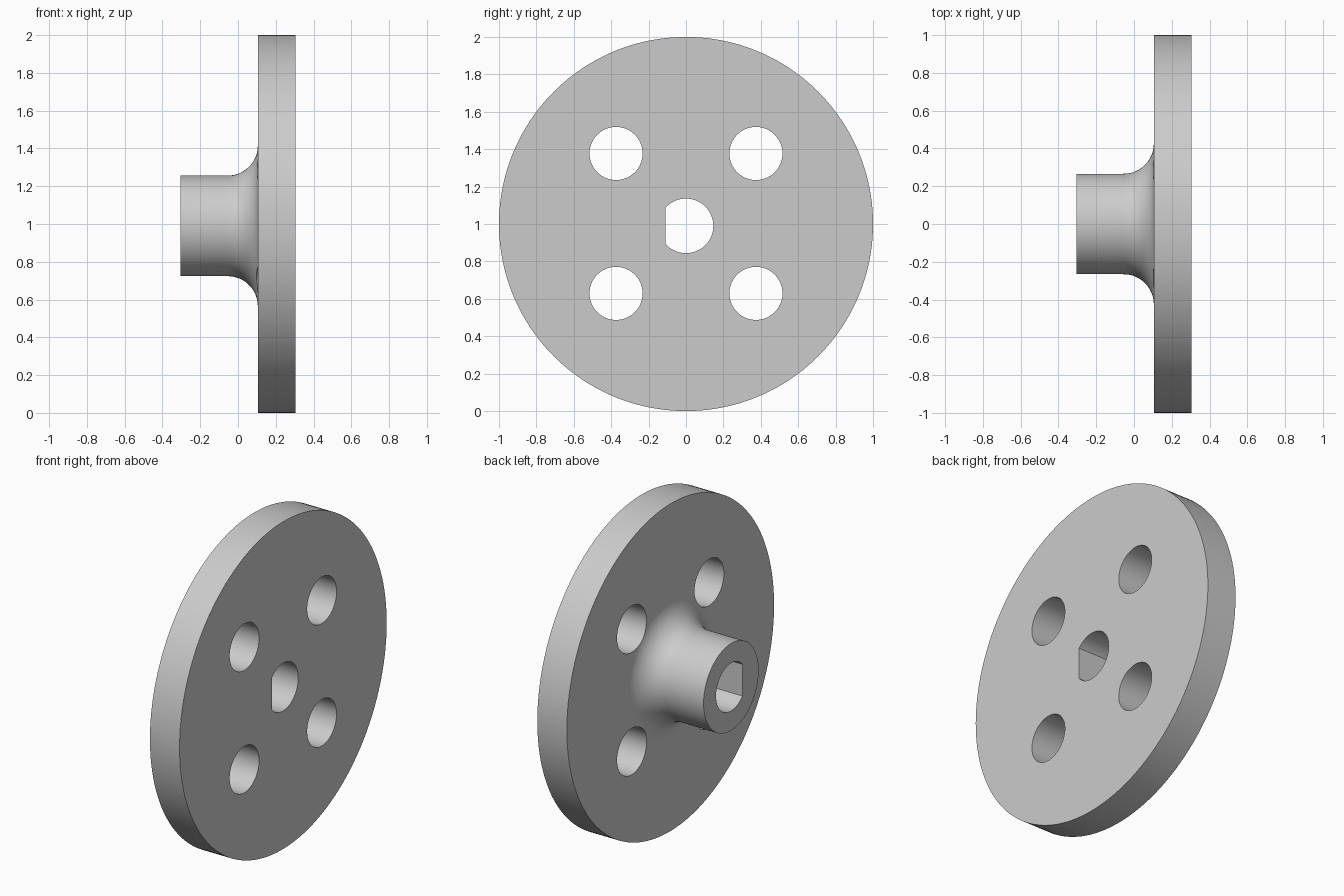
import bpy, bmesh
from math import sin, cos, pi

if "Cube" in bpy.data.objects:
    bpy.data.objects.remove(bpy.data.objects["Cube"])

grey = bpy.data.materials.new("plain grey")
grey.use_nodes = True
grey.diffuse_color = (0.6, 0.6, 0.6, 1)
grey.node_tree.nodes["Principled BSDF"].inputs["Base Color"].default_value = grey.diffuse_color


def lathe(name, profile, y=0.0, z=1.0, sides=64, flat=None):
    """Closed solid turned about the x axis from (x, radius) points; flat limits y for a D shape."""
    bm = bmesh.new()
    rings = []
    for x, r in profile:
        rings.append([bm.verts.new((x, y + r * cos(2 * pi * i / sides), z + r * sin(2 * pi * i / sides)))
                      for i in range(sides)])
    for a, b in zip(rings, rings[1:]):
        for i in range(sides):
            j = (i + 1) % sides
            bm.faces.new((a[i], a[j], b[j], b[i]))
    bm.faces.new(rings[0])
    bm.faces.new(rings[-1])
    if flat is not None:
        cut = bmesh.ops.bisect_plane(bm, geom=bm.verts[:] + bm.edges[:] + bm.faces[:],
                                     plane_co=(0, flat, 0), plane_no=(0, -1, 0), clear_outer=True)
        edges = [e for e in cut["geom_cut"] if isinstance(e, bmesh.types.BMEdge)]
        bmesh.ops.holes_fill(bm, edges=edges)
    bmesh.ops.recalc_face_normals(bm, faces=bm.faces[:])
    mesh = bpy.data.meshes.new(name)
    bm.to_mesh(mesh)
    bm.free()
    mesh.materials.append(grey)
    obj = bpy.data.objects.new(name, mesh)
    bpy.context.collection.objects.link(obj)
    return obj


def combine(target, tool, operation):
    mod = target.modifiers.new(operation.title(), 'BOOLEAN')
    mod.operation, mod.solver, mod.object = operation, 'EXACT', tool
    bpy.context.view_layer.objects.active = target
    bpy.ops.object.modifier_apply(modifier=mod.name)
    bpy.data.objects.remove(tool)


FACE, FRONT, BACK = 0.105, 0.305, -0.305
HUB_Z, HUB_R, FILLET = 0.99, 0.266, 0.16

# Round plate
wheel = lathe("flanged_wheel", [(FACE, 1), (FRONT, 1)], sides=160)

# Hub with a rounded fillet running into the plate
arc = [(FACE - FILLET + FILLET * sin(t), HUB_R + FILLET * (1 - cos(t)))
       for t in (pi / 2 * i / 12 for i in range(13))]
hub = lathe("hub", [(BACK, HUB_R)] + arc + [(0.2, HUB_R + FILLET)], z=HUB_Z, sides=96)
combine(wheel, hub, 'UNION')

# Four bolt holes and the D-shaped bore
for sy in (-1, 1):
    for sz in (-1, 1):
        hole = lathe("bolt_hole", [(-0.2, 0.142), (0.5, 0.142)], y=sy * 0.374, z=1.003 + sz * 0.374)
        combine(wheel, hole, 'DIFFERENCE')
bore = lathe("shaft_bore", [(-0.5, 0.146), (0.5, 0.146)], z=HUB_Z, flat=-0.109)
combine(wheel, bore, 'DIFFERENCE')

# Smooth curved walls, crisp flat ends
bpy.ops.object.select_all(action='DESELECT')
wheel.select_set(True)
bpy.context.view_layer.objects.active = wheel
bpy.ops.object.shade_smooth_by_angle(angle=pi / 6)
for face in wheel.data.polygons:
    face.use_smooth = abs(face.normal.x) < 0.9993
